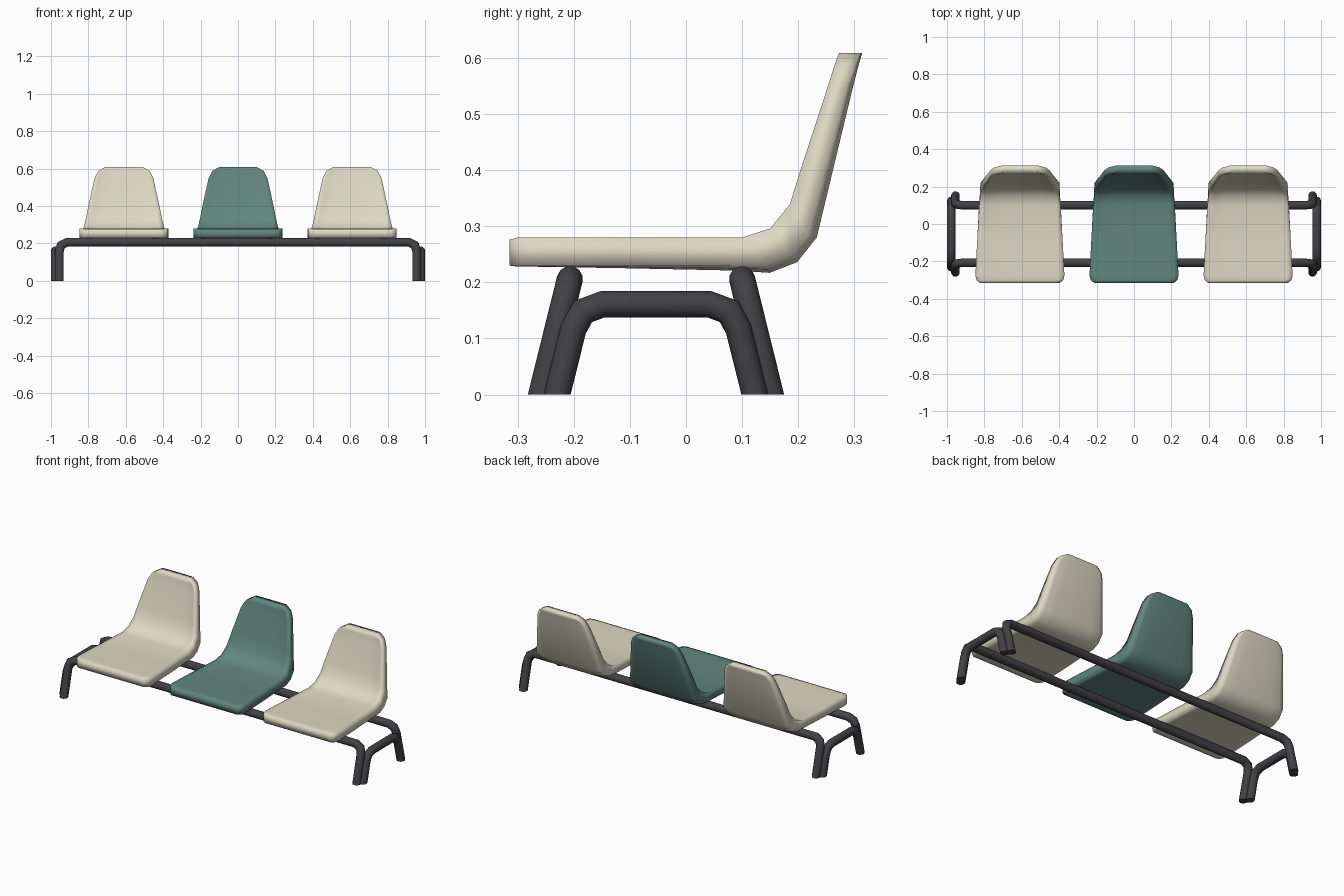
import bpy, bmesh, math
from mathutils import Vector

if "Cube" in bpy.data.objects:
    bpy.data.objects.remove(bpy.data.objects["Cube"])


def material(name, rgb):
    m = bpy.data.materials.new(name)
    m.diffuse_color = (*rgb, 1)
    m.use_nodes = True
    m.node_tree.nodes["Principled BSDF"].inputs["Base Color"].default_value = m.diffuse_color
    return m


cream = material("cream plastic", (0.72, 0.69, 0.55))
teal = material("teal plastic", (0.12, 0.24, 0.21))
dark = material("dark grey metal", (0.055, 0.053, 0.06))


def finish(bm, name, mat):
    bmesh.ops.recalc_face_normals(bm, faces=bm.faces)
    me = bpy.data.meshes.new(name)
    bm.to_mesh(me)
    bm.free()
    me.materials.append(mat)
    ob = bpy.data.objects.new(name, me)
    bpy.context.collection.objects.link(ob)
    return ob


# Bent tube along a planar path whose two feet are cut flat on the floor
def tube(name, pts, radius=0.0232, sides=12):
    pts = [Vector(p) for p in pts]
    normal = (pts[1] - pts[0]).cross(pts[-1] - pts[0]).normalized()
    bm = bmesh.new()
    rings = []
    last = len(pts) - 1
    for i, p in enumerate(pts):
        a = (p - pts[i - 1]).normalized() if i else None
        b = (pts[i + 1] - p).normalized() if i < last else None
        a, b = a or b, b or a
        t = (a + b).normalized()
        across = t.cross(normal) / t.dot(a)
        ring = []
        for k in range(sides):
            ang = 2 * math.pi * k / sides
            v = p + radius * (math.cos(ang) * across + math.sin(ang) * normal)
            if i in (0, last):
                v -= t * (v.z / t.z)
            ring.append(bm.verts.new(v))
        rings.append(ring)
    for r, s in zip(rings, rings[1:]):
        for k in range(sides):
            n = (k + 1) % sides
            bm.faces.new((r[k], r[n], s[n], s[k])).smooth = True
    bm.faces.new(rings[0])
    bm.faces.new(rings[-1])
    return finish(bm, name, dark)


CY = -0.0535      # middle of the frame in y
SLOPE = 0.2475    # outward lean of the legs

# Long rails with their legs
half = [(0.955, 0), (0.955, 0.16), (0.946, 0.19), (0.915, 0.206)]
path = half + [(-x, z) for x, z in reversed(half)]
for name, s in (("front_rail", -1), ("back_rail", 1)):
    tube(name, [(x, CY + s * (0.2045 - SLOPE * z), z) for x, z in path])

# End frames
half = [(-0.176, 0), (-0.147, 0.117), (-0.13, 0.148), (-0.095, 0.161)]
path = half + [(-y, z) for y, z in reversed(half)]
for name, s in (("left_end_frame", -1), ("right_end_frame", 1)):
    tube(name, [(s * 0.977, CY + y, z) for y, z in path])

# Seat shell rows: upper y, z, half width; lower y, z, half width; hollow y, z
ROWS = [
    (-0.315, 0.276, 0.213, -0.315, 0.230, 0.213, 0, 0),
    (-0.300, 0.280, 0.232, -0.300, 0.229, 0.232, 0, -0.001),
    (-0.275, 0.280, 0.238, -0.275, 0.229, 0.238, 0, -0.001),
    (-0.100, 0.280, 0.229, -0.100, 0.229, 0.229, 0, -0.004),
    (0.100, 0.280, 0.217, 0.088, 0.229, 0.219, 0, -0.008),
    (0.150, 0.296, 0.212, 0.145, 0.229, 0.215, 0.004, -0.012),
    (0.185, 0.339, 0.202, 0.188, 0.246, 0.213, 0.010, -0.010),
    (0.204, 0.400, 0.190, 0.220, 0.284, 0.211, 0.013, -0.004),
    (0.253, 0.550, 0.157, 0.288, 0.550, 0.157, 0.010, 0),
    (0.265, 0.588, 0.137, 0.302, 0.588, 0.137, 0.006, 0),
    (0.273, 0.609, 0.100, 0.312, 0.609, 0.100, 0.002, 0),
]
# Columns across the shell: position and depth of hollow
COLS = [(-1, 0), (-0.88, 0.5), (-0.6, 1), (0, 1), (0.6, 1), (0.88, 0.5), (1, 0)]


def seat(name, cx, mat):
    bm = bmesh.new()
    up, low = [], []
    for yu, zu, wu, yl, zl, wl, dy, dz in ROWS:
        up.append([bm.verts.new((cx + u * wu, yu + d * dy, zu + d * dz)) for u, d in COLS])
        low.append([bm.verts.new((cx + u * wl, yl + d * dy, zl + d * dz)) for u, d in COLS])
    n = len(COLS) - 1
    for i in range(len(ROWS) - 1):
        for g in (up, low):
            for j in range(n):
                bm.faces.new((g[i][j], g[i][j + 1], g[i + 1][j + 1], g[i + 1][j]))
        for j in (0, n):
            bm.faces.new((up[i][j], up[i + 1][j], low[i + 1][j], low[i][j]))
    for i in (0, -1):
        for j in range(n):
            bm.faces.new((up[i][j], up[i][j + 1], low[i][j + 1], low[i][j]))
    for f in bm.faces:
        f.smooth = True
    return finish(bm, name, mat)


seat("left_seat", -0.61, cream)
seat("middle_seat", 0, teal)
seat("right_seat", 0.61, cream)
